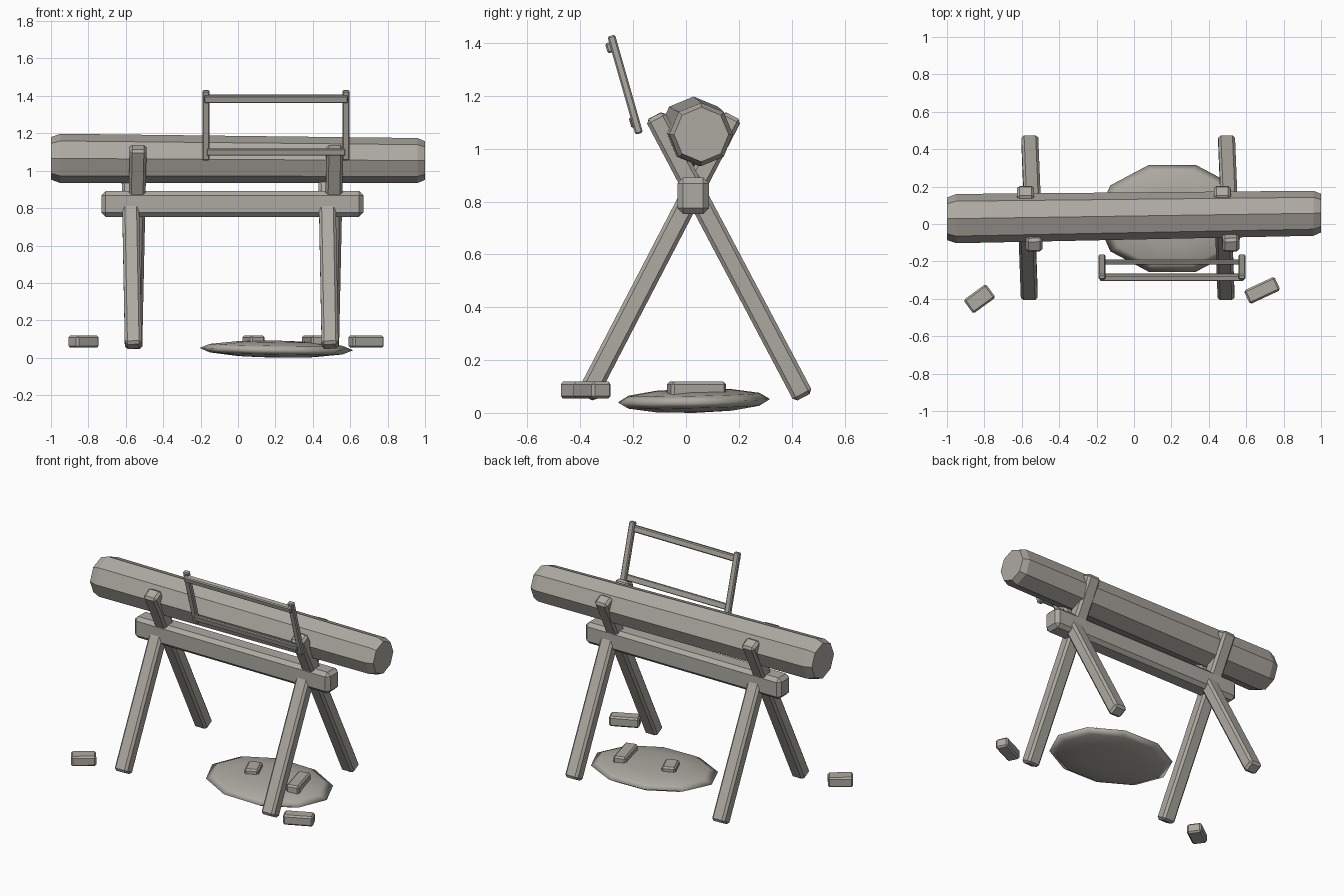
import bpy, bmesh, math
from mathutils import Vector, Matrix

if "Cube" in bpy.data.objects:
    bpy.data.objects.remove(bpy.data.objects["Cube"])

mat = bpy.data.materials.new("weathered grey wood")
mat.diffuse_color = (0.42, 0.40, 0.36, 1)
mat.use_nodes = True
mat.node_tree.nodes["Principled BSDF"].inputs["Base Color"].default_value = mat.diffuse_color


def finish(bm, name, smooth=False):
    bmesh.ops.recalc_face_normals(bm, faces=bm.faces)
    for f in bm.faces:
        f.smooth = smooth
    me = bpy.data.meshes.new(name)
    bm.to_mesh(me)
    bm.free()
    me.materials.append(mat)
    ob = bpy.data.objects.new(name, me)
    bpy.context.collection.objects.link(ob)
    return ob


def box(name, matrix, size, bevel):
    """Chamfered box of the given size, placed by a matrix."""
    bm = bmesh.new()
    bmesh.ops.create_cube(bm, size=1)
    bmesh.ops.scale(bm, vec=size, verts=bm.verts)
    bmesh.ops.bevel(bm, geom=bm.edges[:], offset=bevel, segments=1,
                    profile=0.5, affect='EDGES')
    bmesh.ops.transform(bm, matrix=matrix, verts=bm.verts)
    return finish(bm, name)


def strut(name, a, b, width, depth, bevel):
    """Chamfered bar from a to b, its width kept along x."""
    a, b = Vector(a), Vector(b)
    z = (b - a).normalized()
    y = z.cross(Vector((1, 0, 0))).normalized()
    x = y.cross(z)
    m = Matrix((x, y, z)).transposed().to_4x4()
    m.translation = (a + b) / 2
    return box(name, m, (width, depth, (b - a).length), bevel)


# Log: eight sides, slightly tapered, chamfered ends
bm = bmesh.new()
rings = []
for x, k in ((-1, 0.86), (-0.95, 1), (0.96, 1), (1, 0.86)):
    t = (x + 1) / 2
    r = (0.132 - 0.012 * t) * k
    cy, cz = 0.028 + 0.03 * t, 1.066 - 0.012 * t
    rings.append([bm.verts.new((x, cy + r * math.cos(i * math.pi / 4),
                                cz + r * math.sin(i * math.pi / 4))) for i in range(8)])
for p, q in zip(rings, rings[1:]):
    for i in range(8):
        j = (i + 1) % 8
        bm.faces.new((p[i], p[j], q[j], q[i]))
bm.faces.new(rings[0])
bm.faces.new(rings[-1])
finish(bm, "log")

# Sawhorse: ridge beam and two crossed leg pairs
box("ridge_beam", Matrix.Translation((-0.03, 0.027, 0.822)), (1.40, 0.12, 0.137), 0.022)
for side, x in (("left", -0.56), ("right", 0.492)):
    strut(side + "_front_leg", (x, -0.378, 0.06), (x - 0.02, 0.175, 1.125), 0.09, 0.08, 0.014)
    strut(side + "_back_leg", (x + 0.003, 0.445, 0.06), (x + 0.026, -0.118, 1.125), 0.09, 0.08, 0.014)

# Frame saw leaning in front of the log
low, high = Vector((0, -0.177, 1.057)), Vector((0, -0.283, 1.428))
for side, x in (("left", -0.172), ("right", 0.577)):
    off = Vector((x, 0, 0))
    strut("saw_" + side + "_stile", low + off, high + off, 0.038, 0.03, 0.006)
tilt = Matrix.Rotation(math.radians(16), 4, 'X')
box("saw_top_rail", Matrix.Translation((0.203, -0.285, 1.384)) @ tilt, (0.77, 0.034, 0.04), 0.006)
box("saw_blade", Matrix.Translation((0.203, -0.203, 1.1)) @ tilt, (0.74, 0.018, 0.038), 0.004)

# Sawdust heap: flattened smooth ball
bm = bmesh.new()
bmesh.ops.create_uvsphere(bm, u_segments=10, v_segments=6, radius=1)
bmesh.ops.rotate(bm, verts=bm.verts, matrix=Matrix.Rotation(math.radians(18), 3, 'Z'))
bmesh.ops.scale(bm, vec=(0.41, 0.30, 0.046), verts=bm.verts)
for v in bm.verts:
    v.co.z += -0.015 * v.co.x + 0.022 * v.co.y
bmesh.ops.translate(bm, vec=(0.205, 0.03, 0.0475), verts=bm.verts)
lowest = min(v.co.z for v in bm.verts)
bmesh.ops.translate(bm, vec=(0, 0, -lowest), verts=bm.verts)
finish(bm, "sawdust_heap", True)

# Offcut blocks: x, y, length, width, turn
for i, (x, y, l, w, a) in enumerate(((-0.826, -0.40, 0.148, 0.09, 36),
                                     (0.685, -0.355, 0.18, 0.08, 25),
                                     (0.083, 0.04, 0.125, 0.085, 113),
                                     (0.405, 0.04, 0.215, 0.08, 105))):
    m = Matrix.Translation((x, y, 0.086)) @ Matrix.Rotation(math.radians(a), 4, 'Z')
    box("offcut_block_%d" % (i + 1), m, (l, w, 0.064), 0.01)
